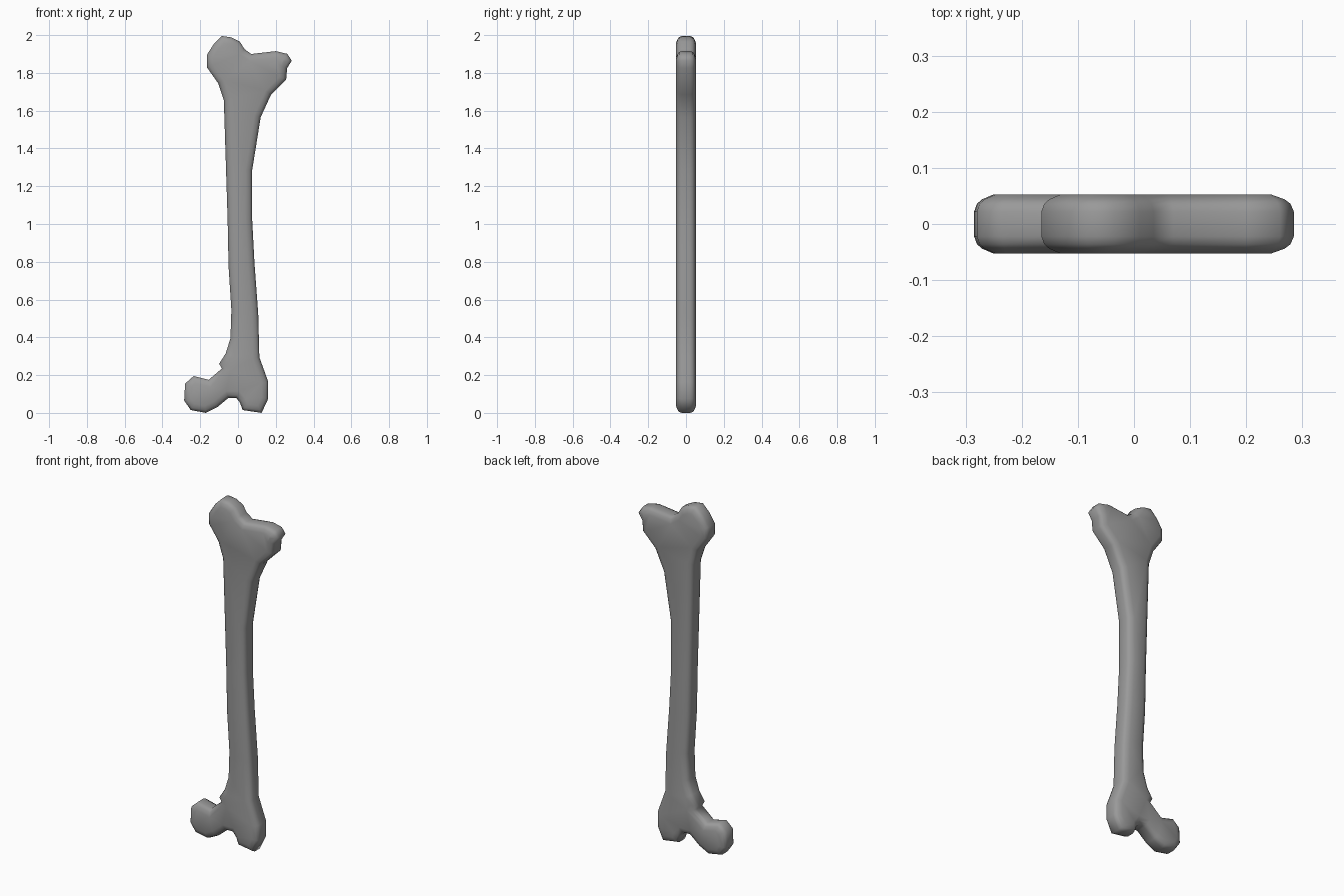
import bpy, bmesh
from mathutils import Vector

if "Cube" in bpy.data.objects:
    bpy.data.objects.remove(bpy.data.objects["Cube"])

# Bone silhouette in the front plane (x, z), clockwise from the top knob
outline = [Vector(p) for p in [
    (-.085, 2.0), (-.035, 1.993), (.01, 1.97), (.035, 1.93), (.07, 1.905),
    (.20, 1.92), (.26, 1.906), (.285, 1.87), (.26, 1.83), (.255, 1.77),
    (.175, 1.69), (.12, 1.57), (.075, 1.29), (.075, 1.03), (.087, .80),
    (.107, .53), (.113, .30), (.16, .17), (.16, .08), (.125, .005),
    (.025, .02), (.01, .06), (-.01, .085), (-.05, .085), (-.11, .035),
    (-.17, .005), (-.25, .02), (-.285, .07), (-.28, .16), (-.235, .20),
    (-.155, .18), (-.085, .24), (-.10, .265), (-.065, .32), (-.04, .40),
    (-.035, .55), (-.05, .78), (-.055, 1.03), (-.075, 1.66), (-.105, 1.75),
    (-.165, 1.835), (-.165, 1.90), (-.13, 1.955)]]


def inset(points, amount):
    """Move every outline point inward by a mitred offset."""
    result = []
    n = len(points)
    for i, p in enumerate(points):
        a = (p - points[i - 1]).normalized()
        b = (points[(i + 1) % n] - p).normalized()
        na, nb = Vector((a.y, -a.x)), Vector((b.y, -b.x))
        m = (na + nb).normalized()
        result.append(p + m * amount / max(m.dot(na), 0.7))
    return result


# Rounded rim: (depth y, inset) for each ring, front to back
half = [(.053, .035), (.044, .014), (.036, .005), (.022, 0)]
rings = [(-y, d) for y, d in half] + [(y, d) for y, d in reversed(half)]

bm = bmesh.new()
loops = [[bm.verts.new((p.x, y, p.y)) for p in inset(outline, d)] for y, d in rings]
for lo, hi in zip(loops, loops[1:]):
    for i in range(len(lo)):
        bm.faces.new((lo[i - 1], lo[i], hi[i], hi[i - 1]))

# Flat front and back caps, wound to face outward
caps = [bm.faces.new(list(reversed(loops[0]))), bm.faces.new(loops[-1])]
bm.normal_update()
bmesh.ops.triangulate(bm, faces=caps)
bmesh.ops.recalc_face_normals(bm, faces=bm.faces)
for f in bm.faces:
    f.smooth = True

mesh = bpy.data.meshes.new("bone")
bm.to_mesh(mesh)
bm.free()
bone = bpy.data.objects.new("bone", mesh)
bpy.context.collection.objects.link(bone)

# Dark grey surface
grey = bpy.data.materials.new("dark_grey")
grey.diffuse_color = (.32, .32, .32, 1)
grey.use_nodes = True
grey.node_tree.nodes["Principled BSDF"].inputs["Base Color"].default_value = grey.diffuse_color
mesh.materials.append(grey)

# Stand on z = 0
low = min(v.co.z for v in mesh.vertices)
for v in mesh.vertices:
    v.co.z -= low
